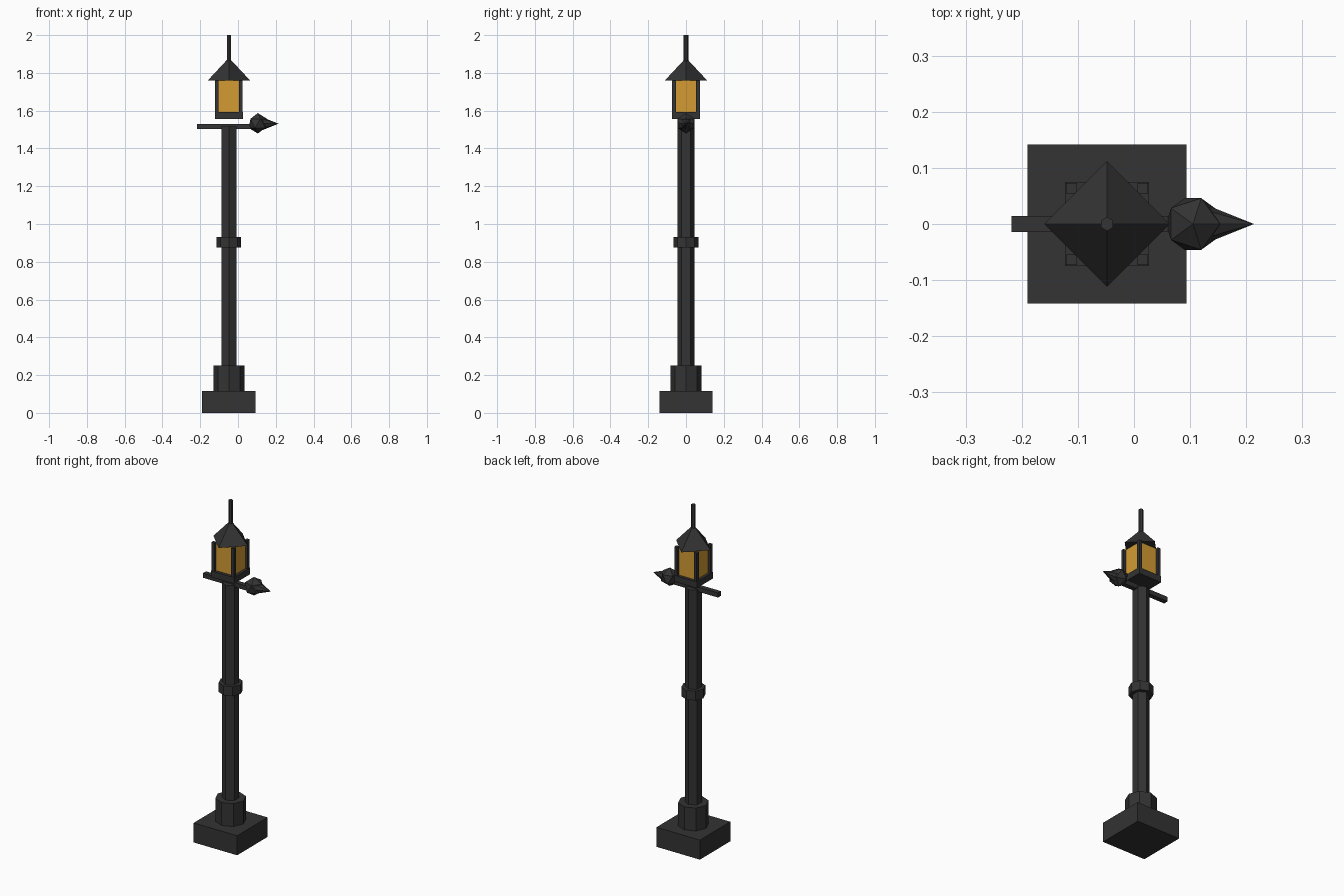
import bpy, math

if "Cube" in bpy.data.objects:
    bpy.data.objects.remove(bpy.data.objects["Cube"])

CX = -0.048  # axis of the lamp post


def material(name, rgb):
    m = bpy.data.materials.new(name)
    m.diffuse_color = (*rgb, 1)
    m.use_nodes = True
    m.node_tree.nodes["Principled BSDF"].inputs["Base Color"].default_value = m.diffuse_color
    return m


IRON = material("dark_iron", (0.033, 0.033, 0.033))
GLASS = material("amber_glass", (0.66, 0.33, 0.033))


def finish(name, mat):
    ob = bpy.context.object
    ob.name = name
    ob.data.materials.clear()
    ob.data.materials.append(mat)
    return ob


def box(name, x0, x1, y0, y1, z0, z1, mat=IRON):
    bpy.ops.mesh.primitive_cube_add(
        size=1, location=((x0 + x1) / 2, (y0 + y1) / 2, (z0 + z1) / 2))
    bpy.context.object.scale = (x1 - x0, y1 - y0, z1 - z0)
    return finish(name, mat)


def square(name, half, z0, z1, mat=IRON):
    return box(name, CX - half, CX + half, -half, half, z0, z1, mat)


def prism(name, sides, radius, z0, z1, top=None):
    bpy.ops.mesh.primitive_cone_add(
        vertices=sides, radius1=radius, radius2=radius if top is None else top,
        depth=z1 - z0, location=(CX, 0, (z0 + z1) / 2))
    return finish(name, IRON)


# Foot and post
square("base_block", 0.1415, 0, 0.115)
prism("base_collar", 8, 0.083, 0.115, 0.25)
prism("post", 6, 0.046, 0.25, 1.515)
prism("post_ring", 8, 0.065, 0.875, 0.93)

# Cross arm with a faceted knob and pointed tip
box("cross_arm", -0.218, 0.10, -0.014, 0.014, 1.502, 1.529)
bpy.ops.mesh.primitive_ico_sphere_add(subdivisions=1, radius=0.054,
                                      location=(0.105, 0, 1.533))
finish("arm_knob", IRON)
bpy.ops.mesh.primitive_cone_add(vertices=8, radius1=0.04, depth=0.10,
                                location=(0.164, 0, 1.531),
                                rotation=(0, math.pi / 2, 0))
finish("arm_tip", IRON)

# Lantern
square("lantern_floor", 0.075, 1.555, 1.592)
square("lantern_glass", 0.058, 1.592, 1.759, GLASS)
for i in (-1, 1):
    for j in (-1, 1):
        x, y = CX + i * 0.0635, j * 0.0635
        box("lantern_corner_post", x - 0.0095, x + 0.0095,
            y - 0.0095, y + 0.0095, 1.592, 1.76)
prism("lantern_roof", 4, 0.112, 1.76, 1.88, 0)
prism("finial", 6, 0.0125, 1.86, 2.0)
